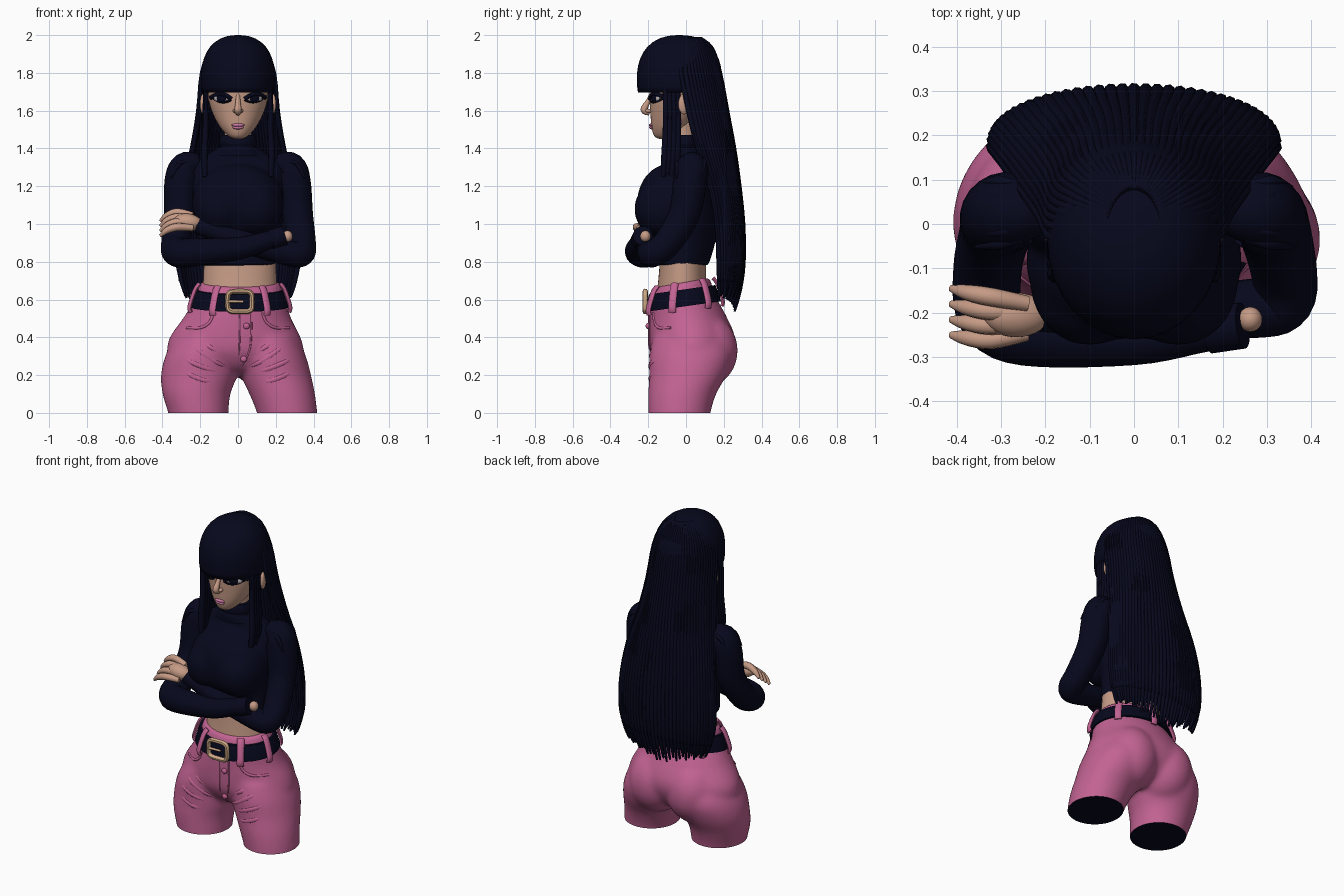
import bpy, bmesh, math
from mathutils import Vector, Matrix
from mathutils.bvhtree import BVHTree

if "Cube" in bpy.data.objects:
    bpy.data.objects.remove(bpy.data.objects["Cube"])

def material(name, rgb):
    m = bpy.data.materials.new(name)
    m.diffuse_color = (*rgb, 1)
    m.use_nodes = True
    m.node_tree.nodes["Principled BSDF"].inputs["Base Color"].default_value = m.diffuse_color
    return m

NAVY = material("navy", (0.002, 0.0025, 0.012))
PINK = material("pink denim", (0.54, 0.125, 0.29))
SKIN = material("skin", (0.56, 0.325, 0.235))
LIPS = material("lip pink", (0.6, 0.19, 0.36))
TAN = material("buckle tan", (0.62, 0.4, 0.24))
WHITE = material("eye white", (0.5, 0.45, 0.47))

def spline(pts, k):
    """Smooth resampling of a list of tuples"""
    P = [Vector(p) for p in pts]
    out = []
    for i in range(len(P) - 1):
        a, b, c, d = P[max(i - 1, 0)], P[i], P[i + 1], P[min(i + 2, len(P) - 1)]
        for j in range(k):
            t = j / k
            out.append(b + (c - a) * (t / 2) + (a * 2 - b * 5 + c * 4 - d) * (t * t / 2)
                       + (b * 3 - a - c * 3 + d) * (t ** 3 / 2))
    return out + [P[-1]]

def finish(name, bm, mat):
    bmesh.ops.recalc_face_normals(bm, faces=bm.faces)
    me = bpy.data.meshes.new(name)
    bm.to_mesh(me)
    bm.free()
    me.materials.append(mat)
    ob = bpy.data.objects.new(name, me)
    bpy.context.collection.objects.link(ob)
    return ob

def skin(name, rings, mat, closed=True):
    bm = bmesh.new()
    R = [[bm.verts.new(p) for p in r] for r in rings]
    n = len(R[0])
    for a, b in zip(R, R[1:]):
        for i in range(n if closed else n - 1):
            j = (i + 1) % n
            bm.faces.new((a[i], a[j], b[j], b[i]))
    if closed:
        bm.faces.new(R[0])
        bm.faces.new(R[-1])
    return finish(name, bm, mat)

def loft(name, rows, mat, n=40, k=4):
    """Rows are (z, centre x, centre y, radius x, radius y)"""
    A = [2 * math.pi * i / n for i in range(n)]
    return skin(name, [[(r[1] + r[3] * math.cos(a), r[2] + r[4] * math.sin(a), r[0]) for a in A]
                       for r in spline(rows, k)], mat)

def tube(name, pts, mat, n=10, k=5, flat=1.0, side=(0.3, 1, 0.1)):
    """Points are (x, y, z, radius); flat scales the section across the side direction"""
    P = spline(pts, k)
    C = [p.to_3d() for p in P]
    rings, u = [], Vector(side)
    for i, p in enumerate(P):
        t = (C[min(i + 1, len(C) - 1)] - C[max(i - 1, 0)]).normalized()
        u = (u - t * u.dot(t)).normalized()
        v = t.cross(u)
        r = max(p[3], 0.001)
        rings.append([C[i] + (u * math.cos(a) + v * math.sin(a) * flat) * r
                      for a in (2 * math.pi * j / n for j in range(n))])
    return skin(name, rings, mat)

def ball(name, loc, rad, mat, rz=0, ry=0, power=2):
    bm = bmesh.new()
    bmesh.ops.create_uvsphere(bm, u_segments=32, v_segments=20, radius=1)
    for v in bm.verts:  # a higher power gives a boxier profile
        v.co /= (math.hypot(v.co.x, v.co.y) ** power + abs(v.co.z) ** power) ** (1 / power)
    bm.transform(Matrix.Translation(loc) @ Matrix.Rotation(rz, 4, 'Z') @ Matrix.Rotation(ry, 4, 'Y')
                 @ Matrix.Diagonal((*rad, 1)))
    return finish(name, bm, mat)

def merge(name, obs, voxel, smooth=6):
    bpy.ops.object.select_all(action='DESELECT')
    for o in obs:
        o.select_set(True)
    bpy.context.view_layer.objects.active = obs[0]
    bpy.ops.object.join()
    o = bpy.context.view_layer.objects.active
    o.name = name
    m = o.modifiers.new("blend", 'REMESH')
    m.mode, m.voxel_size = 'VOXEL', voxel
    s = o.modifiers.new("soften", 'SMOOTH')
    s.iterations = smooth
    for x in ("blend", "soften"):
        bpy.ops.object.modifier_apply(modifier=x)
    return o

def front_of(ob):
    t = BVHTree.FromPolygons([v.co for v in ob.data.vertices], [p.vertices for p in ob.data.polygons])
    def f(x, z):
        h = t.ray_cast(Vector((x, -1, z)), Vector((0, 1, 0)))[0]
        return h.y if h else -0.15
    return f

# Trousers: pelvis, legs and seat blended, then cut flat at the ground
parts = [
    loft("pelvis", [(.2, -.005, .03, .26, .1), (.24, -.01, .03, .31, .17), (.32, -.013, .03, .36, .22),
                    (.4, -.015, .03, .347, .23), (.5, -.005, .01, .287, .21), (.6, .01, -.018, .242, .176),
                    (.695, .01, -.02, .212, .147)], PINK),
    loft("leg", [(-.06, -.205, -.035, .155, .162), (0, -.21, -.035, .16, .165), (.1, -.22, -.02, .18, .18),
                 (.2, -.206, .01, .202, .205), (.3, -.195, .025, .19, .22), (.4, -.16, .025, .165, .2)], PINK),
    loft("leg", [(-.06, .265, -.035, .155, .162), (0, .26, -.035, .16, .165), (.1, .234, -.02, .174, .18),
                 (.2, .2, .01, .187, .205), (.3, .175, .025, .185, .22), (.4, .15, .025, .165, .2)], PINK)]
parts += [ball("seat", (s * .13 - .005, .09, .33), (.17, .185, .2), PINK) for s in (-1, 1)]
pants = merge("trousers", parts, .011, 25)
pants.data.materials.clear()
pants.data.materials.append(PINK)
pants.data.materials.append(NAVY)
bm = bmesh.new()
bm.from_mesh(pants.data)
bmesh.ops.bisect_plane(bm, geom=bm.verts[:] + bm.edges[:] + bm.faces[:], plane_co=(0, 0, 0),
                       plane_no=(0, 0, 1), clear_inner=True)
caps = bmesh.ops.holes_fill(bm, edges=[e for e in bm.edges if e.is_boundary], sides=0)["faces"]
for f in bm.faces:
    f.material_index = 0
for f in caps:
    f.material_index = 1
for v in bm.verts:  # waistband dips at the front
    v.co.z += .9 * v.co.y * max(v.co.z - .5, 0)
bm.to_mesh(pants.data)
bm.free()
py = front_of(pants)

# Folds, pocket edges, fly and buttons laid on the trousers
def seam(name, pts, r, sink=.3, taper=True):
    n = len(pts) - 1
    tube(name, [(x, py(x, z) + r * sink, z, r * (math.sin(math.pi * (.08 + .84 * i / n)) if taper else 1))
                for i, (x, z) in enumerate(pts)], PINK, 10)
for s in (-1, 1):
    for pts in ([(.04, .24), (.12, .27), (.21, .33), (.29, .39)], [(.06, .21), (.15, .23), (.25, .27), (.33, .31)],
                [(.1, .17), (.17, .17), (.25, .2), (.32, .24)], [(.08, .31), (.15, .35), (.22, .4)]):
        seam("fold", [(s * x, z) for x, z in pts], .018, .72)
    seam("pocket_edge", [(s * x, z) for x, z in [(.13, .53), (.15, .48), (.2, .45), (.27, .45)]], .008, taper=False)
seam("fly_edge", [(.07, .53), (.07, .42), (.06, .33), (.02, .25)], .005, taper=False)
seam("fly_seam", [(.01, .53), (.01, .42), (.005, .32), (0, .22)], .004, taper=False)
for x, z in ((.045, .46), (.03, .285)):
    ball("button", (x, py(x, z) - .005, z), (.017, .012, .017), PINK)

# Belt with loops and buckle
belt = loft("belt", [(.565, .008, -.015, .264, .2), (.61, .01, -.018, .252, .19), (.655, .01, -.02, .236, .175)], NAVY, 64)
for v in belt.data.vertices:
    v.co.z += .14 * v.co.y
for d in (-122, -58, -15, 40, 90, 140, 195):
    c, s = math.cos(math.radians(d)), math.sin(math.radians(d))
    tube("belt_loop", [(.01 + (.252 - k) * c, -.018 + (.19 - k) * s, z + .14 * s * .18, .021) for z, k in
                       ((.54, -.018), (.565, -.024), (.615, -.01), (.665, .01), (.69, .03))], PINK, 10, 4, .5, (-s, c, 0))
sq = [2 * math.pi * i / 24 for i in range(25)]
sgn = lambda v: math.copysign(abs(v) ** .45, v)
tube("buckle", [(.01 + .065 * sgn(math.cos(a)), -.216, .59 + .054 * sgn(math.sin(a)), .014) for a in sq], TAN, 8, 2)
tube("buckle_prong", [(-.05, -.222, .59, .008), (.03, -.218, .59, .007)], TAN, 8)

# Bare waist and neck
loft("waist", [(.6, .01, -.02, .2, .14), (.7, .01, -.02, .195, .127), (.82, .01, -.015, .19, .122)], SKIN)
loft("neck", [(1.4, 0, -.015, .075, .07), (1.5, 0, -.01, .072, .07), (1.6, 0, 0, .09, .1)], SKIN)

# Sweater body with bust, and turtleneck collar
body = [loft("body", [(.78, 0, -.02, .205, .14), (.9, 0, 0, .215, .155), (1.0, 0, .01, .235, .16), (1.1, 0, .01, .25, .155),
                      (1.2, 0, .015, .26, .145), (1.3, 0, .02, .25, .115), (1.36, 0, .01, .18, .095),
                      (1.41, 0, -.02, .095, .085)], NAVY),
        ball("chest", (0, -.085, 1.11), (.245, .175, .21), NAVY)]
body += [ball("bust", (s * .1, -.13, 1.08), (.135, .145, .15), NAVY) for s in (-1, 1)]
merge("sweater", body, .012, 20)
loft("collar", [(1.36, 0, -.01, .135, .1), (1.395, 0, -.02, .1, .09), (1.41, 0, -.02, .094, .084), (1.425, 0, -.02, .1, .09),
                (1.45, 0, -.022, .096, .086), (1.47, 0, -.022, .088, .078)], NAVY)

# Crossed sleeves
tube("right_sleeve", [(-.2, .03, 1.32, .05), (-.27, .03, 1.3, .085), (-.3, .02, 1.22, .09), (-.31, -.01, 1.05, .082),
                      (-.33, -.1, .9, .077), (-.322, -.2, .85, .077), (-.24, -.245, .85, .075), (0, -.258, .87, .06),
                      (.15, -.24, .91, .05), (.23, -.23, .935, .046)], NAVY, 24)
tube("left_sleeve", [(.2, .03, 1.32, .05), (.27, .03, 1.3, .085), (.295, .02, 1.22, .09), (.315, -.01, 1.05, .082),
                     (.337, -.1, .9, .075), (.335, -.17, .845, .07), (.27, -.19, .845, .067), (.05, -.2, .9, .058),
                     (-.12, -.2, .96, .05), (-.22, -.2, .99, .042)], NAVY, 24)
tube("cuff", [(.17, -.238, .915, .054), (.245, -.229, .938, .052)], NAVY, 24)
for s in (-1, 1):
    for i in range(5):  # gathered shoulder seams
        a = -1.1 + i * .5
        tube("shoulder_pleat", [(s * .25, .03 + .07 * math.sin(a), 1.3 + .07 * math.cos(a), .008),
                                (s * .31, .03 + .085 * math.sin(a), 1.285 + .07 * math.cos(a), .013),
                                (s * .355, .02 + .08 * math.sin(a), 1.22 + .05 * math.cos(a), .005)], NAVY, 8)

# Hands
ball("left_palm", (-.265, -.205, 1.01), (.075, .05, .045), SKIN, 0, .15)
for i in range(4):
    tube("finger", [(-.24, -.18 - .022 * i, 1.045 - .022 * i, .018), (-.32, -.165 - .032 * i, 1.062 - .026 * i, .021),
                    (-.375, -.155 - .034 * i, 1.045 - .026 * i, .018), (-.412, -.145 - .035 * i, 1.015 - .026 * i, .008)], SKIN)
ball("right_hand", (.262, -.215, .935), (.027, .028, .03), SKIN)

# Head, nose, lips and ears
head = loft("head", [(1.45, 0, -.12, .02, .02), (1.465, 0, -.115, .05, .052), (1.51, 0, -.085, .093, .097),
                     (1.58, 0, -.055, .132, .133), (1.66, 0, -.037, .157, .156), (1.76, 0, -.025, .165, .17),
                     (1.86, 0, -.025, .15, .165), (1.95, 0, -.03, .08, .1)], SKIN)
hy = front_of(head)
tube("nose", [(0, -.182, 1.69, .01), (0, -.2, 1.65, .013), (0, -.222, 1.605, .019), (0, -.192, 1.585, .012)], SKIN, 14)
for s in (-1, 1):
    ball("nostril", (s * .016, -.196, 1.599), (.012, .018, .011), SKIN)
    ball("ear", (s * .183, -.01, 1.635), (.016, .032, .055), SKIN, s * .35)
    ball("earring", (s * .165, -.03, 1.54), (.009, .009, .018), LIPS)
ball("upper_lip", (0, hy(0, 1.525) + .001, 1.524), (.034, .013, .009), LIPS)
ball("lower_lip", (0, hy(0, 1.51) + .001, 1.511), (.029, .014, .01), LIPS)

# Eyes with iris and lashes
for s in (-1, 1):
    x, z = s * .087, 1.665
    ball("eye_white", (x, hy(x, z) + .006, z), (.045, .012, .02), WHITE, s * .45)
    ball("iris", (x, hy(x, z) - .001, z + .002), (.029, .01, .022), NAVY, s * .45)
    for nm, up, r in (("upper_lash", .022, .012), ("lower_lash", -.02, .006)):
        tube(nm, [(s * (.087 + t * .054), hy(s * (.087 + t * .054), z) - .002, z + up * (1 - t * t) + .006 * t, r)
                  for t in (-.95, -.5, 0, .5, 1.05)], NAVY, 8)

# Hair cap with straight fringe
cap = ball("fringe_cap", (0, -.035, 1.765), (.196, .225, .235), NAVY, power=2.35)
bm = bmesh.new()
bm.from_mesh(cap.data)
bmesh.ops.bisect_plane(bm, geom=bm.verts[:] + bm.edges[:] + bm.faces[:], plane_co=(0, 0, 1.695),
                       plane_no=(0, 0, 1), clear_inner=True)
bm.to_mesh(cap.data)
bm.free()
cap.modifiers.new("thickness", 'SOLIDIFY').thickness = .025

# Long back hair: rows are (z, half width, side edge y, back y)
ROWS = spline([(1.985, .06, -.04, .08), (1.93, .14, -.035, .14), (1.8, .19, -.025, .18), (1.6, .207, .015, .215),
               (1.4, .24, .065, .252), (1.2, .285, .13, .28), (1.0, .312, .165, .3), (.8, .318, .175, .302),
               (.65, .3, .175, .287), (.53, .275, .175, .258)], 3)
def lock_point(r, t):
    return (r[1] * math.cos(t), r[2] + (r[3] - r[2]) * max(math.sin(t), 0.0) ** .85, r[0])
back = skin("back_hair", [[lock_point(r, math.pi * i / 40) for i in range(41)] for r in ROWS[:-4]], NAVY, False)
sol = back.modifiers.new("thickness", 'SOLIDIFY')
sol.thickness, sol.offset = .012, 0
N = 38
for i in range(N + 1):
    t = math.pi * i / N
    lift = .08 * abs(math.cos(t)) + .012 * (i % 3)
    pts = []
    for j, r in enumerate(ROWS):
        x, y, z = lock_point(r, t)
        f = j / (len(ROWS) - 1)
        pts.append((x, y, z + lift * f ** 6, (.006 + .009 * min(1, f * 3)) * (1 if f < .8 else 1 - (f - .8) * 3)))
    tube("hair_strand", pts, NAVY, 8, 1)

# Face-framing locks
for s in (-1, 1):
    for i in range(4):
        y, e = -.108 + .022 * i, 1.25 + .015 * (i % 2)
        tube("front_lock", [(s * .165, y - .005, 1.76, .014), (s * .172, y, 1.65, .015), (s * .172, y, 1.5, .016),
                            (s * .178, y - .005, 1.36, .019), (s * .175, y - .012, e, .013)], NAVY, 8)

# Smooth shading with sharp rims
bpy.ops.object.select_all(action='SELECT')
bpy.context.view_layer.objects.active = pants
bpy.ops.object.shade_smooth_by_angle(angle=math.radians(45))
